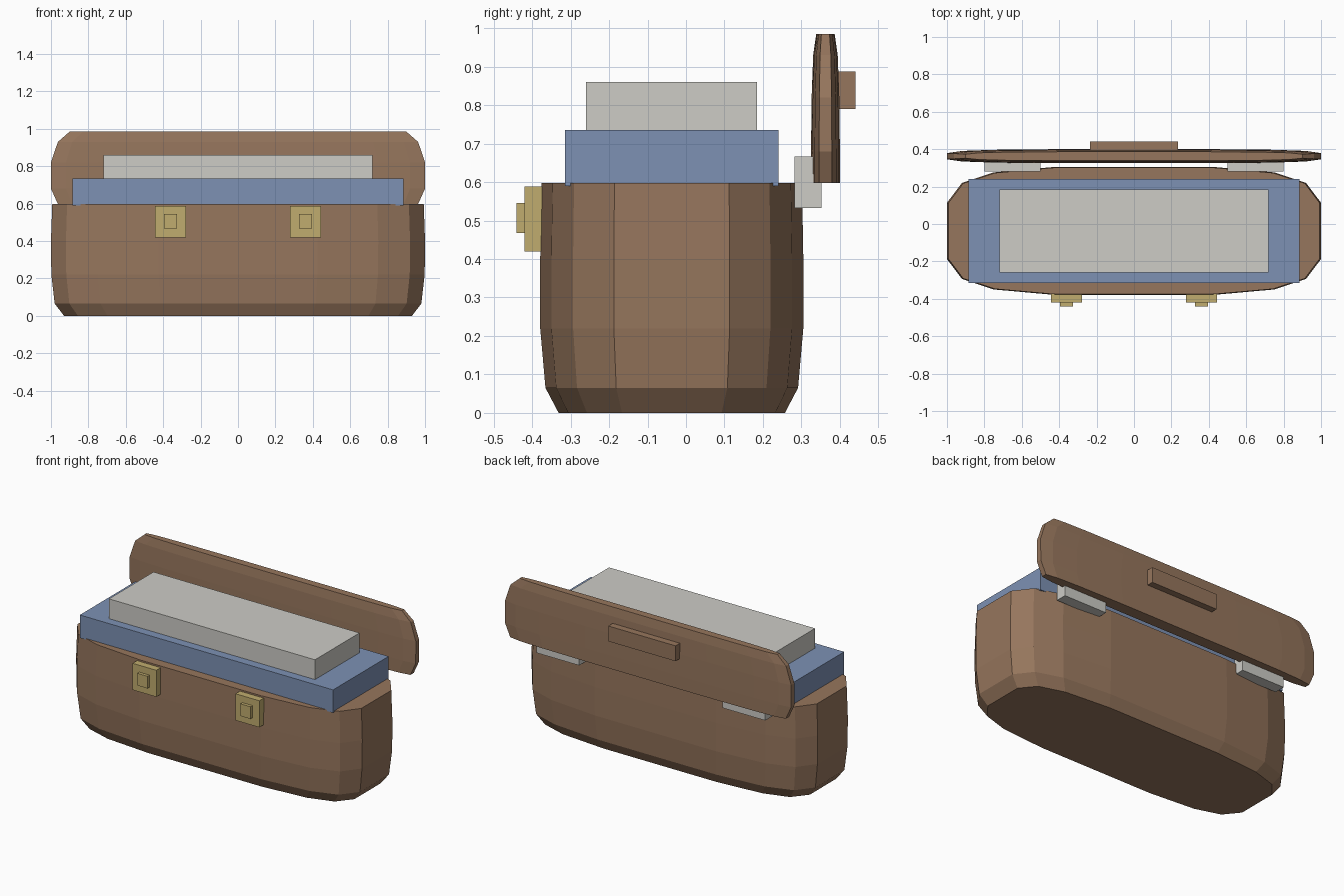
import bpy, bmesh

if "Cube" in bpy.data.objects:
    bpy.data.objects.remove(bpy.data.objects["Cube"])


def material(name, rgb):
    m = bpy.data.materials.new(name)
    m.diffuse_color = (*rgb, 1.0)
    m.use_nodes = True
    m.node_tree.nodes["Principled BSDF"].inputs["Base Color"].default_value = m.diffuse_color
    return m


BROWN = material("brown_leather", (0.305, 0.181, 0.109))
BLUE = material("blue_cloth", (0.205, 0.283, 0.456))
PALE = material("pale_grey", (0.61, 0.604, 0.565))
GOLD = material("brass", (0.527, 0.413, 0.156))


def finish(bm, name, mat):
    bmesh.ops.recalc_face_normals(bm, faces=bm.faces)
    me = bpy.data.meshes.new(name)
    bm.to_mesh(me)
    bm.free()
    me.materials.append(mat)
    ob = bpy.data.objects.new(name, me)
    bpy.context.collection.objects.link(ob)
    return ob


def box(name, lo, hi, mat):
    bm = bmesh.new()
    bmesh.ops.create_cube(bm, size=1.0)
    for v in bm.verts:
        for i in range(3):
            v.co[i] = (lo[i] + hi[i]) / 2 + v.co[i] * (hi[i] - lo[i])
    return finish(bm, name, mat)


# Quarter of the rounded plan outline (x, y as fractions of half size)
QUARTER = [(1.0, 0.44), (0.92, 0.75), (0.75, 0.915), (0.425, 1.0)]
OUTLINE = (QUARTER + [(-x, y) for x, y in reversed(QUARTER)]
           + [(-x, -y) for x, y in QUARTER]
           + [(x, -y) for x, y in reversed(QUARTER)])


def shell(name, y_mid, y_half, levels, mat):
    """Stack scaled copies of the outline: levels are (z, x scale, y scale)."""
    bm = bmesh.new()
    rings = [[bm.verts.new((x * sx, y_mid + y * y_half * sy, z))
              for x, y in OUTLINE] for z, sx, sy in levels]
    n = len(OUTLINE)
    for a, b in zip(rings, rings[1:]):
        for i in range(n):
            j = (i + 1) % n
            bm.faces.new((a[i], a[j], b[j], b[i]))
    bm.faces.new(rings[0][::-1])
    bm.faces.new(rings[-1])
    return finish(bm, name, mat)


# Case body and open lid
shell("case_body", -0.037, 0.342,
      [(0, 0.93, 0.86), (0.065, 0.98, 0.96), (0.22, 0.998, 1.0),
       (0.4, 1.0, 1.0), (0.598, 0.993, 0.99)], BROWN)
shell("case_lid", 0.3625, 0.0375,
      [(0.598, 0.963, 1.0), (0.68, 1.0, 1.0), (0.82, 1.0, 0.96),
       (0.93, 0.963, 0.85), (0.985, 0.9, 0.64)], BROWN)

# Stacked contents
box("folded_cloth", (-0.885, -0.315, 0.59), (0.885, 0.24, 0.735), BLUE)
box("paper_stack", (-0.72, -0.26, 0.73), (0.72, 0.185, 0.86), PALE)

# Carry handle on the lid
box("lid_handle", (-0.235, 0.385, 0.79), (0.235, 0.44, 0.887), BROWN)

# Latches and hinges, one on each side
for side, s in (("left", -1), ("right", 1)):
    c = 0.36 * s
    box(f"latch_plate_{side}", (c - 0.083, -0.42, 0.42), (c + 0.083, -0.36, 0.588), GOLD)
    box(f"latch_button_{side}", (c - 0.035, -0.44, 0.468), (c + 0.035, -0.41, 0.545), GOLD)
    h = 0.65 * s
    box(f"hinge_{side}", (h - 0.15, 0.282, 0.533), (h + 0.15, 0.352, 0.667), PALE)
